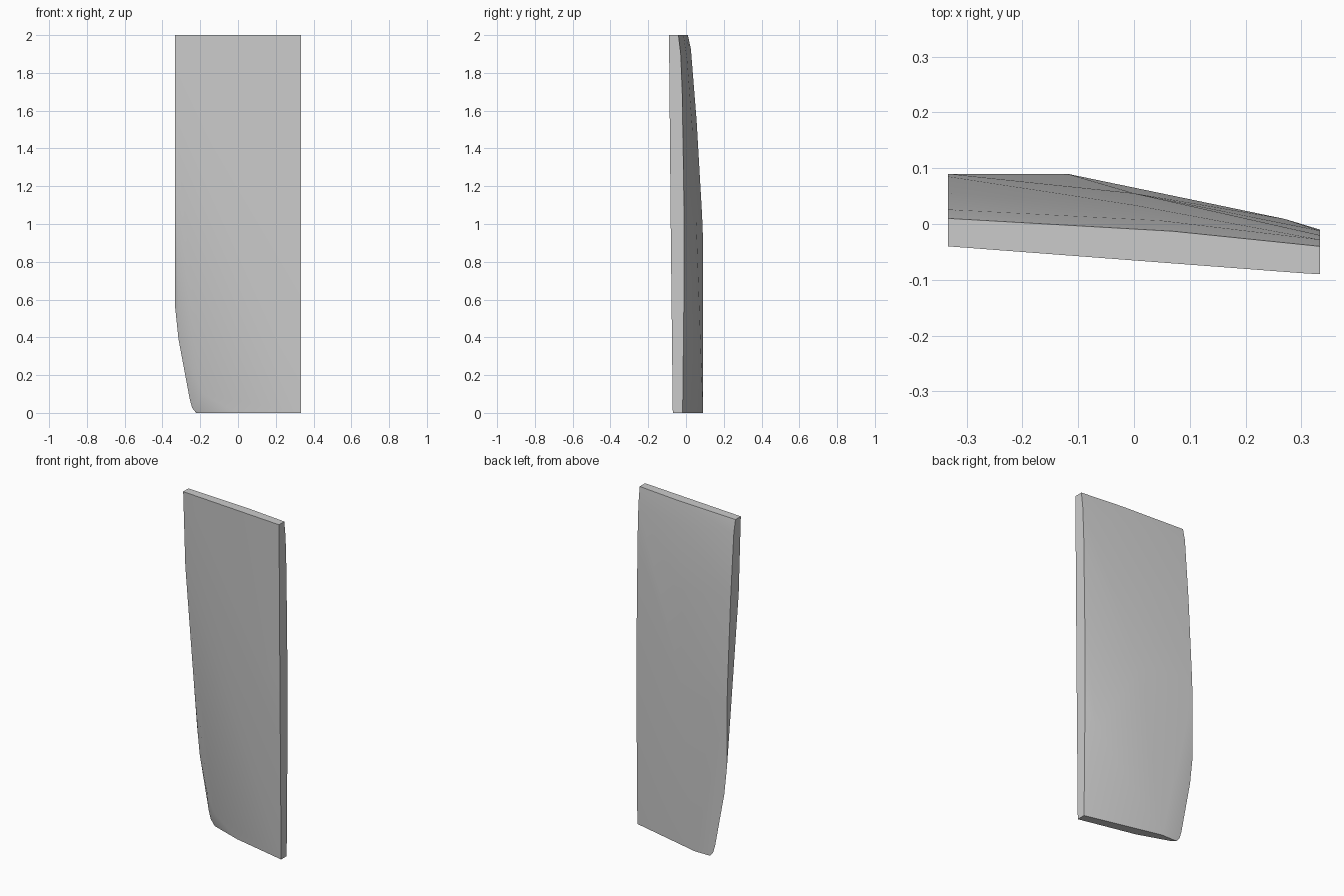
import bpy, bmesh, math

if "Cube" in bpy.data.objects:
    bpy.data.objects.remove(bpy.data.objects["Cube"])

W = 0.333  # half width

# Side edges as (y, z) profiles
right_front = [(-0.09, 2), (-0.081, 1), (-0.07, 0)]
right_back = [(-0.04, 2), (-0.028, 1.9), (-0.02, 1.7), (-0.012, 1.2), (-0.01, 0.7), (-0.018, 0)]
left_front = [(-0.04, 2), (-0.02, 1.55), (0.02, 1.19), (0.052, 0.9), (0.09, 0.56)]
left_back = [(0.01, 2), (0.026, 1.925), (0.056, 1.55), (0.085, 1.05), (0.09, 0.92)]
# Curved lower corner, lying in the flat back plane, as (x, z)
corner = [(-0.315, 0.39), (-0.255, 0.07), (-0.242, 0.025), (-0.222, 0)]

points = [(W, y, z) for y, z in right_front + right_back]
points += [(-W, y, z) for y, z in left_front + left_back]
points += [(x, 0.09, z) for x, z in corner]
# Rounded front of the lower corner
points += [(0.3, -0.088, 2), (-0.01, 0.006, 0), (-0.205, 0.074, 0),
           (-0.235, 0.045, 0.2), (-0.18, 0.035, 0.1)]
# Gentle bulge of the back
points += [(-0.12, 0.09, 0), (0.07, -0.013, 2), (0.05, 0.006, 1.87),
           (0, 0.034, 1.5), (0, 0.055, 1.0), (0.27, 0.009, 0.55)]

# Panel: convex skin over the profiles
bm = bmesh.new()
for p in points:
    bm.verts.new(p)
res = bmesh.ops.convex_hull(bm, input=bm.verts[:])
inner = {v for v in res["geom_interior"] + res["geom_unused"] if isinstance(v, bmesh.types.BMVert)}
bmesh.ops.delete(bm, geom=list(inner), context='VERTS')
bmesh.ops.recalc_face_normals(bm, faces=bm.faces[:])
mesh = bpy.data.meshes.new("curved_panel")
bm.to_mesh(mesh)
bm.free()
panel = bpy.data.objects.new("curved_panel", mesh)
bpy.context.collection.objects.link(panel)
bpy.context.view_layer.objects.active = panel
panel.select_set(True)
bpy.ops.object.shade_smooth_by_angle(angle=math.radians(30))
